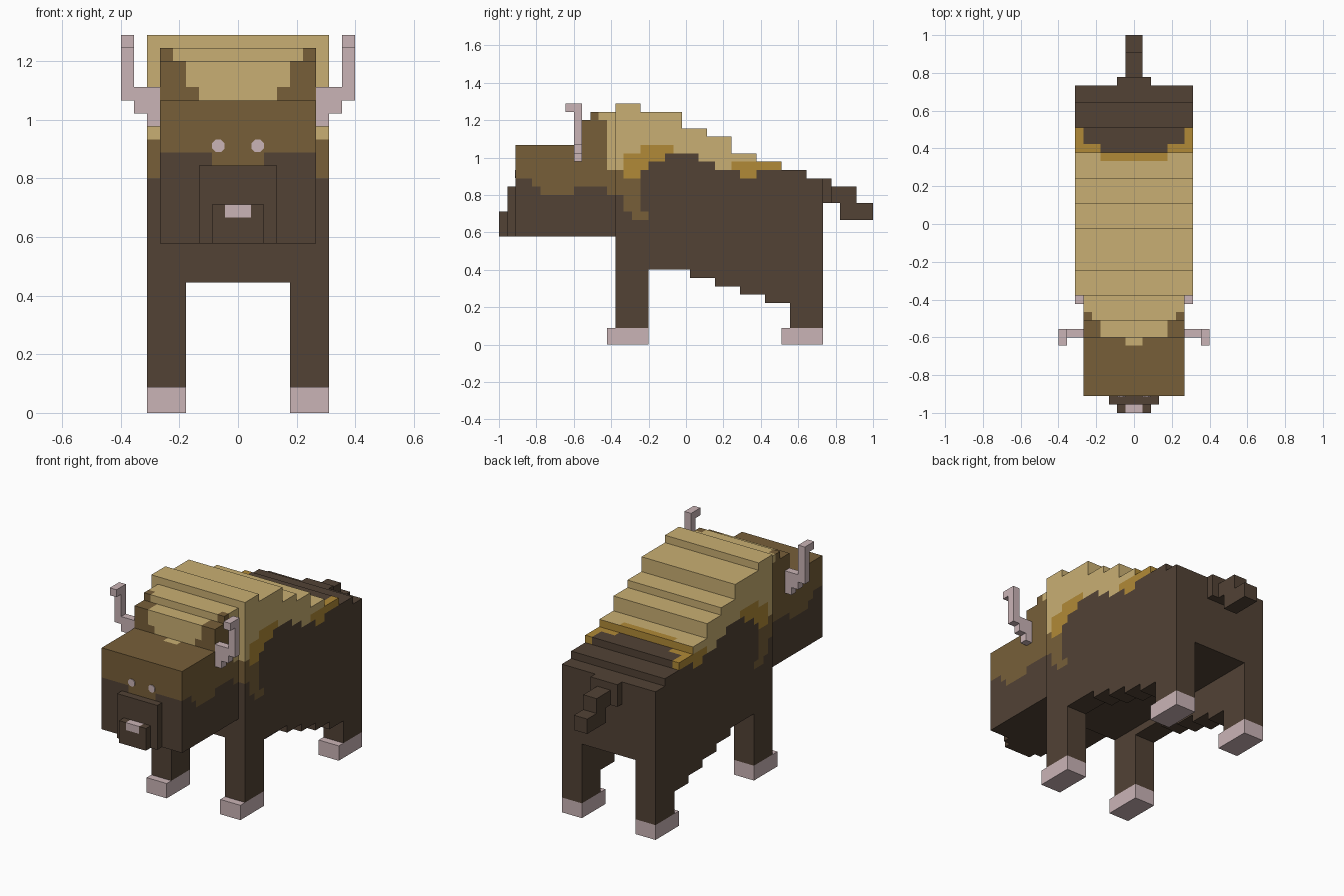
import bpy, bmesh, math
from mathutils import Vector

if "Cube" in bpy.data.objects:
    bpy.data.objects.remove(bpy.data.objects["Cube"])

U = 2 / 45  # one block; all sizes below are in blocks (y counted from the nose)


def lin(c):
    c /= 255
    return c / 12.92 if c <= 0.04045 else ((c + 0.055) / 1.055) ** 2.4


MATS = []
for name, rgb in [("dark brown hide", (82, 66, 53)), ("mid brown fur", (119, 95, 57)),
                  ("tan mane", (201, 175, 115)), ("ochre patch", (177, 138, 55)),
                  ("pale pink horn", (202, 180, 182))]:
    m = bpy.data.materials.new(name)
    m.diffuse_color = (*map(lin, rgb), 1)
    m.use_nodes = True
    m.node_tree.nodes["Principled BSDF"].inputs["Base Color"].default_value = m.diffuse_color
    MATS.append(m)
DARK, MID, TAN, OCHRE, PINK = range(5)


def prism(name, profile, lo, hi, mat=DARK, axis='x', paint=None):
    """Extrude a profile: (y, z) points along x, or (x, z) points along y."""
    bm = bmesh.new()

    def place(p, t):
        return Vector((t, p[0], p[1])) if axis == 'x' else Vector((p[0], t, p[1]))
    face = bm.faces.new([bm.verts.new(place(p, lo)) for p in profile])
    ext = bmesh.ops.extrude_face_region(bm, geom=[face])
    new = [v for v in ext['geom'] if isinstance(v, bmesh.types.BMVert)]
    bmesh.ops.translate(bm, verts=new, vec=place((0, 0), hi - lo))
    if paint:  # cut into block squares so the pattern can be coloured by rule
        for i in range(3):
            n = Vector([float(k == i) for k in range(3)])
            a = min(v.co[i] for v in bm.verts)
            b = max(v.co[i] for v in bm.verts)
            for k in range(math.floor(a) + 1, math.ceil(b)):
                bmesh.ops.bisect_plane(bm, geom=bm.verts[:] + bm.edges[:] + bm.faces[:],
                                       plane_co=n * k, plane_no=n)
    bmesh.ops.recalc_face_normals(bm, faces=bm.faces[:])
    for f in bm.faces:
        f.normal_update()
        f.material_index = paint(f.calc_center_median(), f.normal) if paint else mat
    for v in bm.verts:
        v.co = Vector((v.co.x * U, v.co.y * U - 1, v.co.z * U))
    me = bpy.data.meshes.new(name)
    bm.to_mesh(me)
    bm.free()
    for m in MATS:
        me.materials.append(m)
    ob = bpy.data.objects.new(name, me)
    bpy.context.collection.objects.link(ob)
    return ob


def box(name, x0, x1, y0, y1, z0, z1, mat=DARK, paint=None):
    return prism(name, [(y0, z0), (y1, z0), (y1, z1), (y0, z1)], x0, x1, mat, paint=paint)


# Body: stepped back, with the mane pattern on the flanks
# per column from y = 14: top of hide, top of ochre
DARK_TOP = [18, 16, 15, 21, 22, 22, 23, 23, 23, 23, 22, 22, 21, 21, 21, 20, 20, 21, 21, 21]
OCHRE_TOP = [0, 23, 23, 24, 24, 24, 24, 0, 0, 0, 0, 0, 0, 0, 22, 22, 22, 22, 22, 22]


def paint_body(c, n):
    x, y, z = abs(c.x), c.y, c.z
    if n.z < -0.5:
        return DARK
    if n.y < -0.5:
        return DARK if z < 18 else MID if z < 21 else TAN
    if abs(n.x) > 0.5:
        k = int(y) - 14
        if k >= len(DARK_TOP):
            return DARK
        if k == 3 and 15 < z < 16:
            return MID
        if z < DARK_TOP[k]:
            return DARK
        if k < 3 and z < (21 if k == 0 else 20):
            return MID
        return OCHRE if z < OCHRE_TOP[k] else TAN
    if n.y > 0.5:
        if y < 30.5:
            return TAN
        if y < 31.5:
            return OCHRE
        return OCHRE if y < 34.5 and x > 6 else DARK
    if y < 31:
        return OCHRE if y > 30 and x < 4 else TAN
    if y < 34 and (x > 6 or (x > 4 and y < 32)):
        return OCHRE
    return DARK


back = [(14, 10)]
y = 14
for end, top in [(17, 29), (22, 28), (25, 26), (28, 25), (31, 23), (34, 22), (37, 21), (39, 20)]:
    back += [(y, top), (end, top)]
    y = end
back.append((39, 10))
prism("body", back, -7, 7, paint=paint_body)

# Head with stepped crown
HIDE_TOP = [20, 20, 19, 18, 18, 18, 18, 19, 19, 19, 19, 18]  # from y = 2


def paint_head(c, n):
    x, y, z = abs(c.x), c.y, c.z
    if n.z < -0.5 or n.y > 0.5:
        return DARK
    if abs(n.x) > 0.5:
        if z < HIDE_TOP[int(y) - 2]:
            return DARK
        return TAN if (y > 13 and z > 21) or (y > 12 and z > 27) else MID
    if n.y < -0.5:
        if z < 20:
            return MID if z > 19 and x < 2 else DARK
        if z < 24:
            return MID
        return TAN if x < (3 if z < 25 else 4 if z < 27 else 5) else MID
    if z < 25:
        return TAN if x < 1 and y > 8 else MID
    return TAN if x < (4 if z < 27.5 else 5) or y > 12 else MID


prism("head", [(2, 13), (2, 24), (9, 24), (9, 27), (11, 27), (11, 28), (14, 28), (14, 13)],
      -6, 6, paint=paint_head)

# Muzzle and pale nose
box("muzzle", -3, 3, 1, 2, 13, 19)
box("nose", -2, 2, 0, 1, 13, 16,
    paint=lambda c, n: PINK if abs(c.x) < 1 and c.z > 15 and (n.y < -0.5 or n.z > 0.5) else DARK)

# Legs with stepped belly skirt, hooves, horns and eyes, on both sides
SKIRT = [(14, 2), (14, 10), (39, 10), (39, 2), (35, 2), (35, 5), (32, 5), (32, 6), (29, 6),
         (29, 7), (26, 7), (26, 8), (23, 8), (23, 9), (18, 9), (18, 2)]
HORN = [(6, 22), (7, 22), (7, 23), (8, 23), (8, 24), (9, 24), (9, 29), (8, 29), (8, 25), (6, 25)]
for s, side in ((-1, "left"), (1, "right")):
    prism(f"{side}_legs", SKIRT, 4 * s, 7 * s)
    box(f"{side}_front_hoof", 4 * s, 7 * s, 13, 18, 0, 2, PINK)
    box(f"{side}_back_hoof", 4 * s, 7 * s, 34, 39, 0, 2, PINK)
    prism(f"{side}_horn", [(x * s, z) for x, z in HORN], 9, 10, PINK, axis='y')
    box(f"{side}_horn_tip", 8 * s, 9 * s, 8, 9, 28, 29, PINK)
    ring = [math.radians(22.5 + 45 * i) for i in range(8)]
    prism(f"{side}_eye", [(1.5 * s + 0.52 * math.cos(a), 20.5 + 0.52 * math.sin(a)) for a in ring],
          1.9, 2, PINK, axis='y')

# Tail
box("tail_base", -2, 2, 39, 40, 17, 20)
box("tail_middle", -1, 1, 40, 43, 17, 19)
box("tail_tip", -1, 1, 41, 45, 15, 17)
